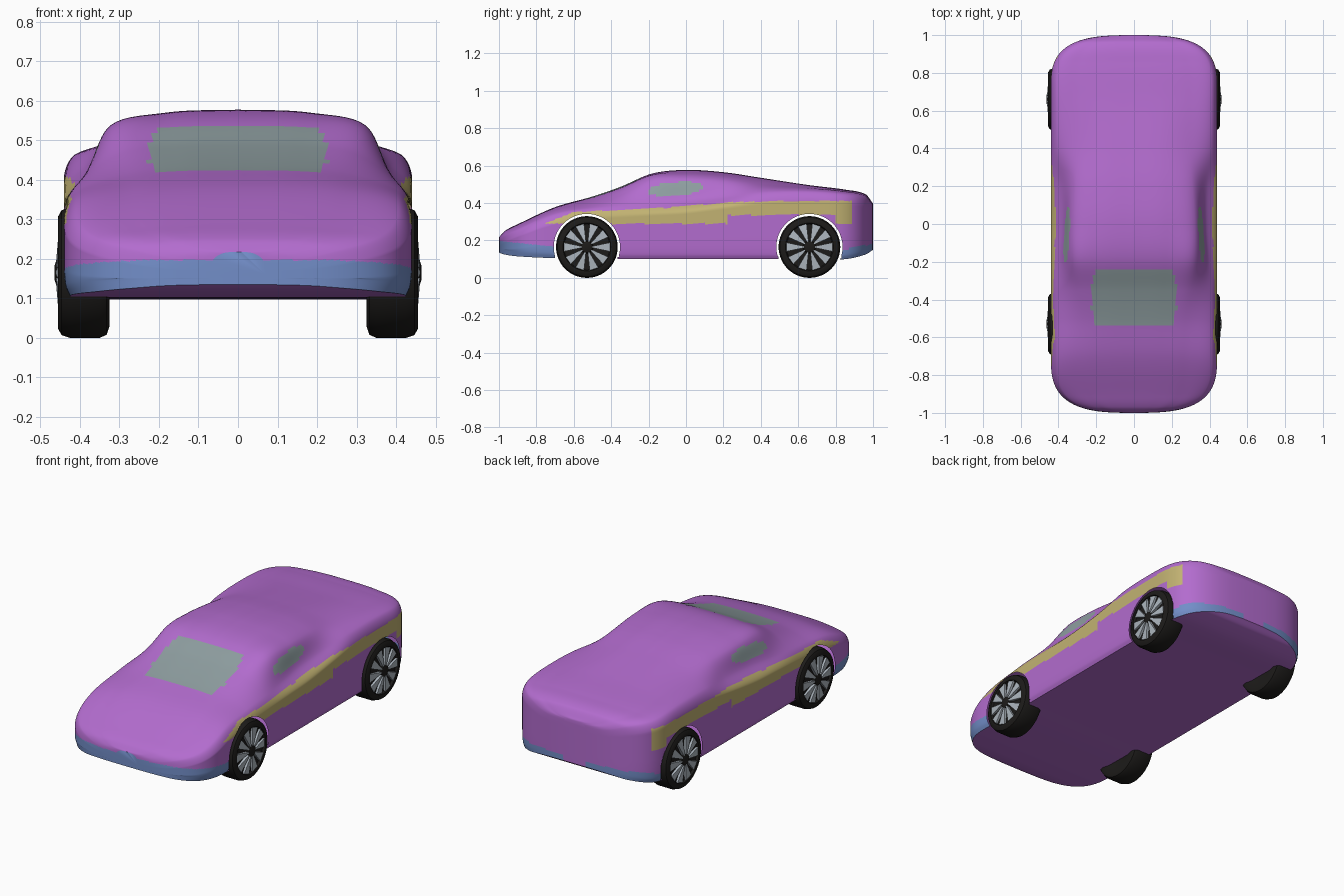
import bpy, bmesh, math
from mathutils import Matrix

if "Cube" in bpy.data.objects:
    bpy.data.objects.remove(bpy.data.objects["Cube"])

def mat(name, r, g, b):
    m = bpy.data.materials.new(name)
    m.diffuse_color = (r, g, b, 1)
    m.use_nodes = True
    m.node_tree.nodes["Principled BSDF"].inputs["Base Color"].default_value = m.diffuse_color
    return m

PAINT = mat("paint", .45, .15, .62)
TRIM = mat("side_stripe", .54, .45, .17)
BUMPER = mat("bumper", .17, .27, .58)
GLASS = mat("glass", .27, .34, .35)
RUBBER = mat("rubber", .012, .011, .010)
SILVER = mat("silver", .42, .47, .52)

def make_object(name, bm, mats, angle):
    bmesh.ops.recalc_face_normals(bm, faces=bm.faces)
    me = bpy.data.meshes.new(name)
    bm.to_mesh(me)
    bm.free()
    ob = bpy.data.objects.new(name, me)
    bpy.context.collection.objects.link(ob)
    for m in mats:
        me.materials.append(m)
    bpy.ops.object.select_all(action='DESELECT')
    ob.select_set(True)
    bpy.context.view_layer.objects.active = ob
    bpy.ops.object.shade_smooth_by_angle(angle=math.radians(angle))
    return ob

def curve(xs, vs, x):
    """Smooth interpolation through key values."""
    n = len(xs)
    i = max(j for j in range(n - 1) if j == 0 or xs[j] <= x)
    def slope(k):
        a, b = max(k - 1, 0), min(k + 1, n - 1)
        return (vs[b] - vs[a]) / (xs[b] - xs[a])
    h = xs[i + 1] - xs[i]
    t = (x - xs[i]) / h
    return ((2*t**3 - 3*t*t + 1) * vs[i] + (t**3 - 2*t*t + t) * h * slope(i)
            + (3*t*t - 2*t**3) * vs[i + 1] + (t**3 - t*t) * h * slope(i + 1))

def linear(pts, x):
    for (a, va), (b, vb) in zip(pts, pts[1:]):
        if a <= x <= b:
            return va + (vb - va) * (x - a) / (b - a)
    return pts[0][1]

# Body stations: y, sill z, side top z, shoulder x, shoulder z, roof edge x, roof edge z, top z
STATIONS = [
    (-1.00, .135, .17, .92, .195, .60, .212, .217),
    (-.97, .125, .19, .93, .225, .60, .245, .250),
    (-.90, .115, .22, .93, .260, .60, .280, .287),
    (-.70, .105, .29, .92, .345, .60, .370, .378),
    (-.50, .100, .32, .92, .375, .62, .420, .435),
    (-.35, .100, .33, .92, .390, .66, .468, .487),
    (-.18, .100, .34, .89, .405, .72, .532, .558),
    (0.00, .100, .35, .86, .420, .73, .535, .577),
    (.20, .100, .375, .87, .435, .70, .525, .565),
    (.40, .100, .40, .92, .460, .66, .505, .535),
    (.65, .100, .41, .93, .465, .66, .485, .497),
    (.85, .100, .40, .93, .450, .66, .465, .472),
    (.96, .125, .38, .93, .425, .66, .440, .447),
    (1.00, .150, .35, .93, .380, .60, .392, .397)]
COLS = list(zip(*STATIONS))
HALF_W = .44

def width(y):
    """Plan outline with rounded nose and tail corners."""
    u = 0
    if y < -.7:
        u = (-.7 - y) / .3
    elif y > .72:
        u = (y - .72) / .28
    return HALF_W * max(0, 1 - u**3) ** (1 / 3)

def section(y):
    """Half cross-section from sill to roof centre."""
    zb, zh, xs, zs, xe, ze, zt = [curve(COLS[0], c, y) for c in COLS[1:]]
    mid = zt - .16 * (zt - ze)
    keys = [(.965, zb), (.99, zb + .025), (1, zb + (zh - zb) * .4), (1, zh), (xs, zs),
            (xe, ze), (xe * .55, mid), (0, zt)]
    d = [0]
    for a, b in zip(keys, keys[1:]):
        d.append(d[-1] + max(.01, math.hypot((a[0] - b[0]) * HALF_W, a[1] - b[1])))
    px, pz = [k[0] for k in keys], [k[1] for k in keys]
    out = []
    for i, steps in enumerate((4, 8, 16, 10, 10, 8, 10)):
        for k in range(steps):
            s = d[i] + (d[i + 1] - d[i]) * k / steps
            out.append((min(1, curve(d, px, s)), curve(d, pz, s)))
    return out + [(0, zt)]

# Body shell
bm = bmesh.new()
N = 260
rows = []
for i in range(N + 1):
    t = i / N
    y = .9996 * (.45 * (2 * t - 1) - .55 * math.cos(math.pi * t))
    w, half = width(y), section(y)
    ring = half + [(-x, z) for x, z in reversed(half[:-1])]
    rows.append([bm.verts.new((x * w, y, z)) for x, z in ring])
floor = set()
for a, b in zip(rows, rows[1:]):
    for k in range(len(a)):
        j = (k + 1) % len(a)
        f = bm.faces.new((a[k], a[j], b[j], b[k]))
        if j == 0:
            floor.add(f)
bm.faces.new(rows[0])
bm.faces.new(rows[-1])

# Paint zones: stripe, bumpers and windows
STRIPE_TOP = [(-.77, .285), (-.6, .352), (-.1, .375), (.25, .405), (.6, .412), (.9, .412)]
def zone(p):
    x, y, z = abs(p.x), p.y, p.z
    if y < -.68 and z < .197 - .1 * (y + 1):
        return 2
    if y > .82 and z < .15 + .2 * (y - .84):
        return 2
    low = .335 if .22 < y < .8 else .29
    if x > .383 and -.76 < y < .89 and low < z < linear(STRIPE_TOP, y):
        return 1
    if -.54 < y < -.24 and x < .225 - .25 * max(0, abs(y + .39) - .06):
        return 3
    if x > .25 and ((y + .055) / .15) ** 2 + ((z - .475 - .08 * (y + .055)) / .037) ** 2 < 1:
        return 3
    return 0
for f in bm.faces:
    f.material_index = 0 if f in floor else zone(f.calc_center_median())

# Wheel arch openings
WHEEL_Y, AXLE_Z, ARCH_R = (-.53, .66), .165, .177
for wy in WHEEL_Y:
    gone = []
    for f in bm.faces:
        c = f.calc_center_median()
        if f not in floor and abs(c.x) > .36 and math.hypot(c.y - wy, c.z - AXLE_Z) < ARCH_R:
            gone.append(f)
    rim = {v for f in gone for v in f.verts}
    bmesh.ops.delete(bm, geom=gone, context='FACES')
    for v in rim:
        if v.is_valid and v.co.z > .115:
            r = math.hypot(v.co.y - wy, v.co.z - AXLE_Z)
            v.co.y = wy + (v.co.y - wy) * ARCH_R / r
            v.co.z = AXLE_Z + (v.co.z - AXLE_Z) * ARCH_R / r
make_object("car_body", bm, [PAINT, TRIM, BUMPER, GLASS], 40)

# Wheels: lathed tyre with hub, and ten tapered spokes
TYRE = [(.335, 0), (.335, .10), (.325, .135), (.332, .157), (.350, .165), (.425, .165),
        (.446, .158), (.455, .142), (.455, .128), (.442, .122), (.442, .034),
        (.460, .030), (.464, .018), (.464, 0)]
def tyre(name, side, y):
    bm = bmesh.new()
    vs = [bm.verts.new((x, 0, r)) for x, r in TYRE]
    es = [bm.edges.new(e) for e in zip(vs, vs[1:])]
    bmesh.ops.spin(bm, geom=vs + es, cent=(0, 0, 0), axis=(1, 0, 0),
                   angle=math.tau, steps=56)
    bmesh.ops.remove_doubles(bm, verts=bm.verts, dist=.0002)
    bm.transform(Matrix.Translation((0, y, AXLE_Z)) @ Matrix.Diagonal((side, 1, 1, 1)))
    make_object(name, bm, [RUBBER], 35)

def spokes(name, side, y):
    bm = bmesh.new()
    for k in range(10):
        a = math.tau * (k + .5) / 10
        ring = []
        for r, hw, xo in ((.028, .004, .460), (.123, .024, .452)):
            for x, s in ((.438, -1), (xo, -1), (xo, 1), (.438, 1)):
                py = s * hw
                ring.append(bm.verts.new((x, py * math.cos(a) - r * math.sin(a),
                                          py * math.sin(a) + r * math.cos(a))))
        for q in range(4):
            n = (q + 1) % 4
            bm.faces.new((ring[q], ring[n], ring[n + 4], ring[q + 4]))
        bm.faces.new(ring[:4])
        bm.faces.new(ring[4:])
    bm.transform(Matrix.Translation((0, y, AXLE_Z)) @ Matrix.Diagonal((side, 1, 1, 1)))
    make_object(name, bm, [SILVER], 30)

for end, wy in zip(("front", "rear"), WHEEL_Y):
    for label, side in (("right", 1), ("left", -1)):
        tyre(f"{end}_{label}_tyre", side, wy)
        spokes(f"{end}_{label}_spokes", side, wy)
